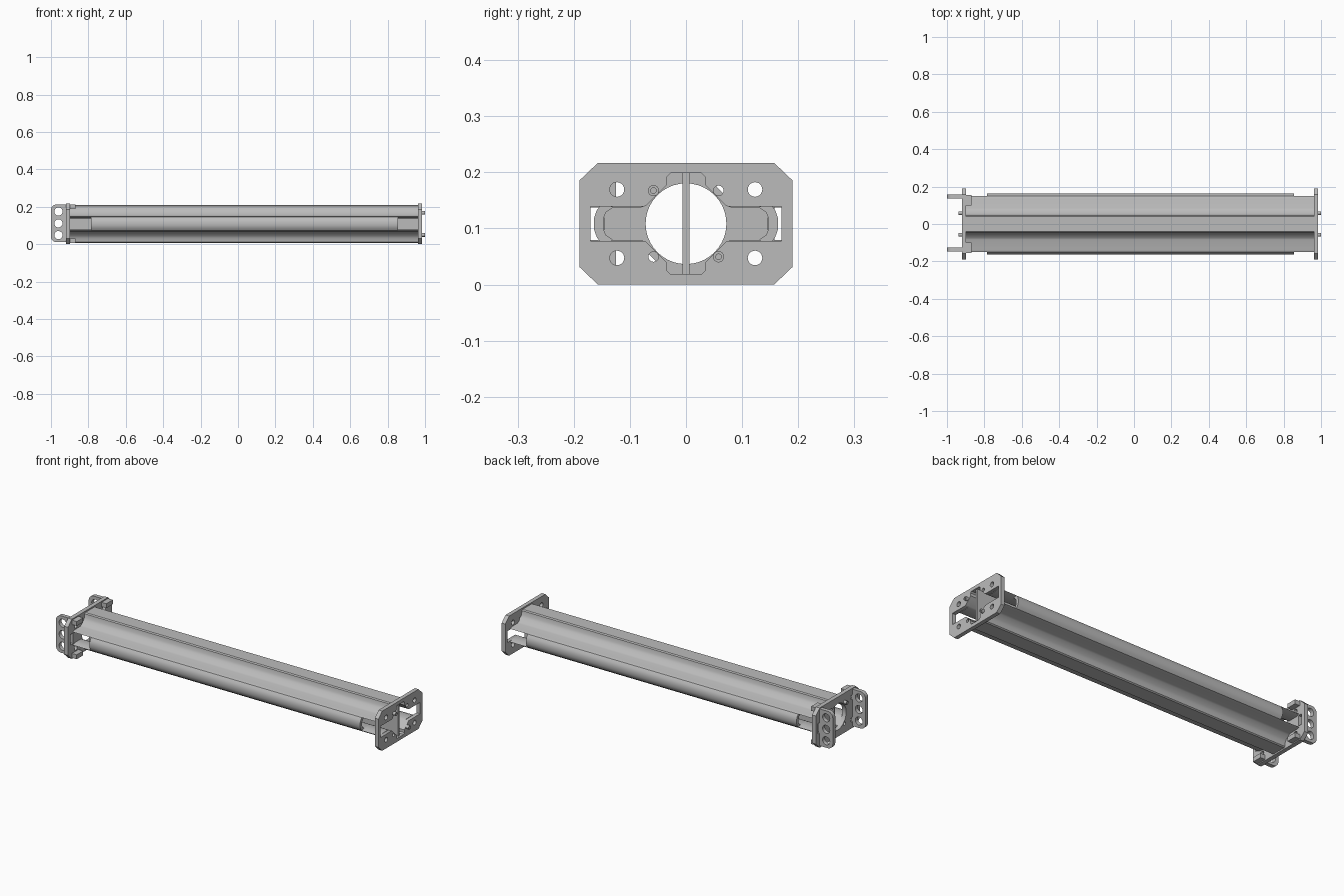
import bpy, bmesh
from math import sin, cos, pi, radians
from mathutils import Matrix

if "Cube" in bpy.data.objects:
    bpy.data.objects.remove(bpy.data.objects["Cube"])

ZC = 0.1085   # height of the beam axis

grey = bpy.data.materials.new("plain_grey")
grey.use_nodes = True
grey.diffuse_color = (0.5, 0.5, 0.5, 1)
grey.node_tree.nodes["Principled BSDF"].inputs["Base Color"].default_value = (0.5, 0.5, 0.5, 1)

# Local (u, v, w) to world: extrude along x (u=y, v=z) or along -y (u=x, v=z)
ALONG_X = Matrix(((0, 0, 1, 0), (1, 0, 0, 0), (0, 1, 0, 0), (0, 0, 0, 1)))
ALONG_Y = Matrix(((1, 0, 0, 0), (0, 0, -1, 0), (0, 1, 0, 0), (0, 0, 0, 1)))


def circle(u, v, r, n=24):
    return [(u + r * cos(2 * pi * i / n), v + r * sin(2 * pi * i / n)) for i in range(n)]


def rect(u0, u1, v0, v1):
    return [(u0, v0), (u1, v0), (u1, v1), (u0, v1)]


def half(q):
    """Mirror a quarter profile into an upper half, right to left."""
    return q[::-1] + [(-u, v) for u, v in q]


def full(q):
    """Mirror a quarter profile into a closed loop."""
    return half(q) + [(-u, -v) for u, v in half(q)]


def extrude(name, loops, start, end, frame=ALONG_X):
    """Solid from an outline with holes, extruded between two positions."""
    curve = bpy.data.curves.new(name, "CURVE")
    curve.dimensions = "2D"
    curve.fill_mode = "BOTH"
    curve.extrude = abs(end - start) / 2
    for loop in loops:
        spline = curve.splines.new("POLY")
        spline.points.add(len(loop) - 1)
        for point, (u, v) in zip(spline.points, loop):
            point.co = (u, v, 0, 1)
        spline.use_cyclic_u = True
    temp = bpy.data.objects.new("temp", curve)
    bpy.context.collection.objects.link(temp)
    graph = bpy.context.evaluated_depsgraph_get()
    mesh = bpy.data.meshes.new_from_object(temp.evaluated_get(graph))
    bpy.data.objects.remove(temp)
    mid = (start + end) / 2
    shift = (mid, 0, ZC) if frame is ALONG_X else (0, mid, ZC)
    bm = bmesh.new()
    bm.from_mesh(mesh)
    bmesh.ops.remove_doubles(bm, verts=bm.verts, dist=0.00005)
    bm.transform(Matrix.Translation(shift) @ frame)
    bmesh.ops.recalc_face_normals(bm, faces=bm.faces)
    bm.to_mesh(mesh)
    bm.free()
    mesh.name = name
    mesh.shade_smooth()
    mesh.set_sharp_from_angle(angle=radians(32))
    mesh.materials.clear()
    mesh.materials.append(grey)
    obj = bpy.data.objects.new(name, mesh)
    bpy.context.collection.objects.link(obj)
    return obj


# Hollow cross-shaped beam, quarter profiles from the top to the side tip
outer = [(0.040, 0.101), (0.046, 0.096), (0.049, 0.075), (0.056, 0.064), (0.074, 0.047),
         (0.084, 0.042), (0.135, 0.041), (0.150, 0.036), (0.159, 0.024), (0.164, 0.010)]
inner = [(0.028, 0.090), (0.035, 0.083), (0.035, 0.068), (0.070, 0.033),
         (0.080, 0.029), (0.130, 0.029), (0.143, 0.020), (0.147, 0.010)]
extrude("beam_body", [full(outer), full(inner)], -0.785, 0.855)
extrude("centre_web", [rect(-0.006, 0.006, -0.095, 0.095)], -0.90, 0.975)

# Beam ends, with the side tips open as windows
shell = half(outer[:8]) + half(inner[:6])[::-1]
for side, x0, x1 in (("left", 0.855, 0.965), ("right", -0.90, -0.785)):
    for level, s in (("upper", 1), ("lower", -1)):
        extrude(f"{level}_beam_end_{side}", [[(u, s * v) for u, v in shell]], x0, x1)

# End plates with chamfered corners and bolt holes
outline = full([(0.157, ZC), (0.19, 0.077)])
bolts = [circle(a * 0.123, b * 0.061, 0.013) for a in (-1, 1) for b in (-1, 1)]
dowel_holes = [circle(s * 0.058, s * 0.059, 0.009, 16) for s in (-1, 1)]
opening = full(inner[:4] + [(0.074, 0.031), (0.17, 0.031)])
extrude("end_plate_left", [outline, opening] + bolts + dowel_holes, 0.962, 0.984)

slots = [rect(s * 0.158 - 0.012, s * 0.158 + 0.012, -0.029, 0.029) for s in (-1, 1)]
extrude("end_plate_right", [outline, circle(0, 0, 0.072, 40)] + slots + bolts + dowel_holes,
        -0.92, -0.897)

# Hollow dowel pins on the outside of both plates
for s in (-1, 1):
    ring = [circle(-s * 0.058, s * 0.059, 0.010, 16), circle(-s * 0.058, s * 0.059, 0.005, 16)]
    extrude("dowel_pin_left", ring, 0.984, 1.0)
    extrude("dowel_pin_right", ring, -0.937, -0.92)

# Mounting tabs with three holes and rounded outer corners
tab = [(-0.915, 0.104)]
for cz, first in ((0.074, 90), (-0.068, 180)):
    tab += [(-0.97 + 0.03 * cos(radians(first + a)), cz + 0.03 * sin(radians(first + a)))
            for a in range(0, 91, 15)]
tab += [(-0.915, -0.098)]
tab_holes = [circle(-0.96, z, 0.022) for z in (-0.060, 0.003, 0.066)]
extrude("mounting_tab_back", [tab] + tab_holes, 0.136, 0.158, ALONG_Y)
extrude("mounting_tab_front", [tab] + tab_holes, -0.147, -0.125, ALONG_Y)

# Small feet that brace the tabs on the inner side of the plate
for a in (-1, 1):
    for b in (-1, 1):
        extrude("tab_foot", [rect(a * 0.128 - 0.028, a * 0.128 + 0.028,
                                  b * 0.091 - 0.012, b * 0.091 + 0.012)], -0.9, -0.868)
